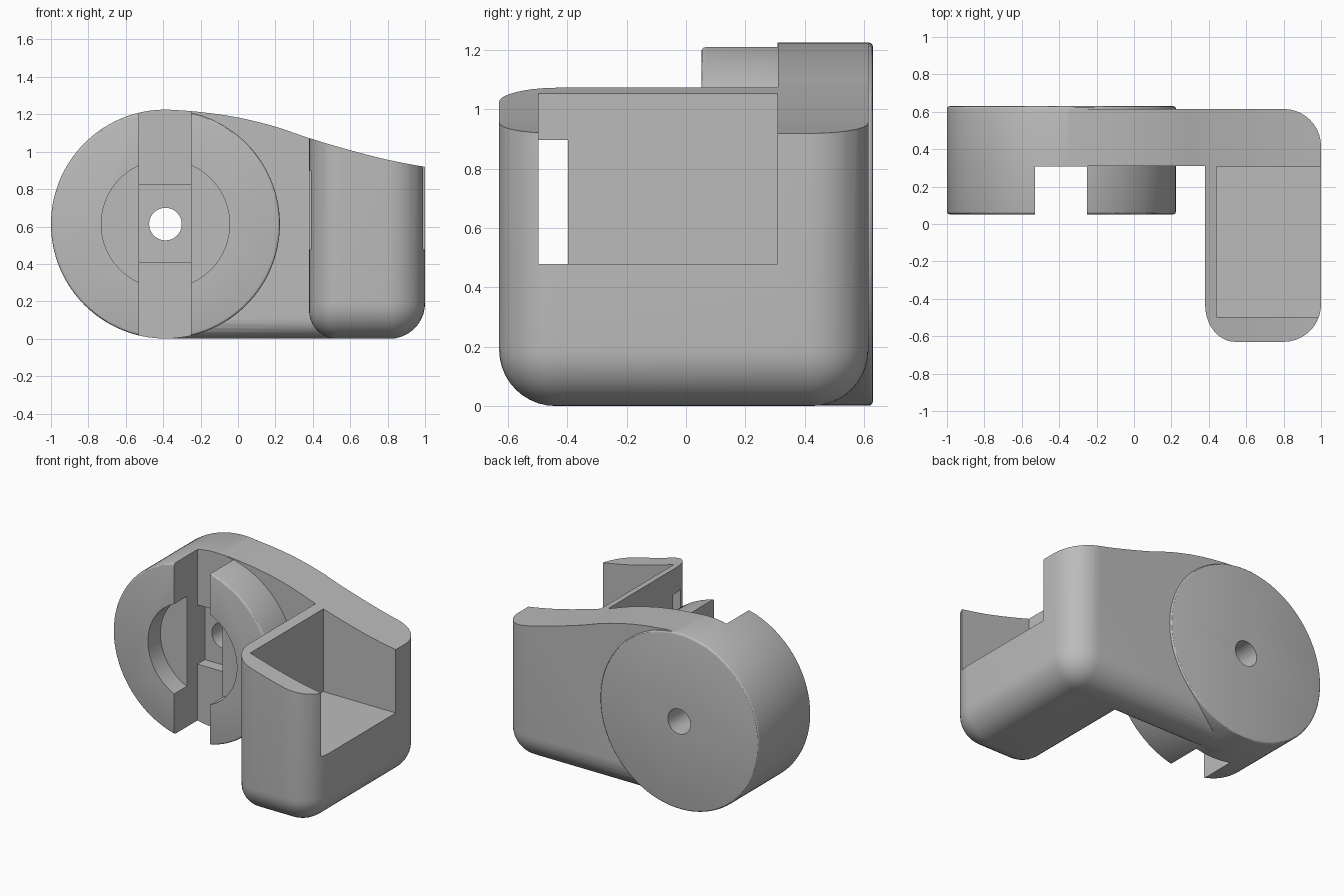
import bpy, bmesh
from math import sqrt, sin, cos, pi, radians
from mathutils import Matrix

cube = bpy.data.objects.get("Cube")
if cube:
    bpy.data.objects.remove(cube, do_unlink=True)

HUB_X, HUB_Z, HUB_R = -0.388, 0.613, 0.612

grey = bpy.data.materials.new("plain grey")
grey.use_nodes = True
grey.diffuse_color = (0.5, 0.5, 0.5, 1)
grey.node_tree.nodes["Principled BSDF"].inputs["Base Color"].default_value = (0.5, 0.5, 0.5, 1)


def finish(bm, name):
    bmesh.ops.recalc_face_normals(bm, faces=bm.faces)
    mesh = bpy.data.meshes.new(name)
    bm.to_mesh(mesh)
    bm.free()
    mesh.materials.append(grey)
    obj = bpy.data.objects.new(name, mesh)
    bpy.context.collection.objects.link(obj)
    return obj


def loft(name, loops):
    bm = bmesh.new()
    rings = [[bm.verts.new(p) for p in loop] for loop in loops]
    n = len(rings[0])
    for a, b in zip(rings, rings[1:]):
        for i in range(n):
            j = (i + 1) % n
            bm.faces.new((a[i], a[j], b[j], b[i]))
    bm.faces.new(rings[0][::-1])
    bm.faces.new(rings[-1])
    return finish(bm, name)


def box(name, x0, x1, y0, y1, z0, z1):
    return loft(name, [[(x0, y0, z), (x1, y0, z), (x1, y1, z), (x0, y1, z)] for z in (z0, z1)])


def disc(name, r, y0, y1, rim=0, sides=128):
    bm = bmesh.new()
    place = Matrix.Translation((HUB_X, (y0 + y1) / 2, HUB_Z)) @ Matrix.Rotation(pi / 2, 4, 'X')
    bmesh.ops.create_cone(bm, cap_ends=True, segments=sides, radius1=r, radius2=r,
                          depth=y1 - y0, matrix=place)
    if rim:
        edges = [e for e in bm.edges if abs(e.verts[0].co.y - e.verts[1].co.y) < 1e-4]
        bmesh.ops.bevel(bm, geom=edges, offset=rim, segments=3, profile=0.5, affect='EDGES')
    return finish(bm, name)


def combine(target, tool, operation):
    mod = target.modifiers.new("join", 'BOOLEAN')
    mod.operation, mod.object, mod.solver = operation, tool, 'EXACT'
    bpy.context.view_layer.objects.active = target
    bpy.ops.object.modifier_apply(modifier=mod.name)
    bpy.data.objects.remove(tool, do_unlink=True)


def inset(r, z):
    return r - sqrt(r * r - (r - z) ** 2) if z < r else 0


def arc(cx, cy, rx, ry, start):
    return [(cx + rx * cos(radians(start + k * 9)), cy + ry * sin(radians(start + k * 9)))
            for k in range(11)]


def plan(z):
    # L-shaped outline, drawn in near the floor for the rounded underside
    o, ix, iy = inset(0.19, z), inset(0.15, z), inset(0.1, z)
    pts = [(-0.37, 0.31 + iy), (0.38 + ix, 0.31 + iy)]
    pts += arc(0.54, -0.43, 0.16 - ix, 0.2 - o, 180)
    pts += arc(0.8, -0.43, 0.2 - o, 0.2 - o, 270)
    pts += arc(0.8, 0.415, 0.2 - o, 0.2 - o, 0)
    pts += [(-0.37, 0.615 - o)]
    return [(x, y, z) for x, y in pts]


# Arm and holder in one L-shaped body
levels = [0.19 * (1 - cos(k * pi / 20)) for k in range(11)] + [1.4]
body = loft("bracket_body", [plan(z) for z in levels])

# Sweeping top surface, smoothed through a few points
top = [(-0.6, 1.225), (-0.388, 1.225), (-0.2, 1.212), (0, 1.183), (0.2, 1.134),
       (0.38, 1.073), (0.6, 1.008), (0.8, 0.957), (1.0, 0.919), (1.2, 0.89)]
curve = []
for i in range(1, len(top) - 2):
    for k in range(5):
        t = k / 5
        p, q, r, s = top[i - 1:i + 3]
        curve.append([0.5 * (2 * b + (c - a) * t + (2 * a - 5 * b + 4 * c - d) * t * t
                             + (3 * b - a - 3 * c + d) * t ** 3)
                      for a, b, c, d in zip(p, q, r, s)])
outline = curve + [top[-2], top[-1], (1.2, 1.6), (HUB_X, 1.6)]
combine(body, loft("top_cutter", [[(x, y, z) for x, z in outline] for y in (-1, 1)]), 'DIFFERENCE')

# Round hub
combine(body, disc("hub", HUB_R, 0.052, 0.63, rim=0.014), 'UNION')

# Hub slot, shallow ring recess, deeper pocket and through hole; then holder bay and side window
for cutter in (
    box("slot", -0.528, -0.252, -0.2, 0.308, -0.2, 1.5),
    disc("recess", 0.343, -0.2, 0.19, sides=96),
    box("pocket", -0.528, -0.252, 0.1, 0.39, 0.41, 0.823),
    disc("bore", 0.087, -0.3, 0.9, sides=48),
    box("bay", 0.442, 1.3, -0.497, 0.308, 0.478, 1.6),
    box("window", 0.3, 0.6, -0.497, -0.398, 0.478, 0.897),
):
    combine(body, cutter, 'DIFFERENCE')

# Smooth curves, crisp edges
bpy.ops.object.select_all(action='DESELECT')
body.select_set(True)
bpy.context.view_layer.objects.active = body
bpy.ops.object.shade_smooth_by_angle(angle=radians(30))
